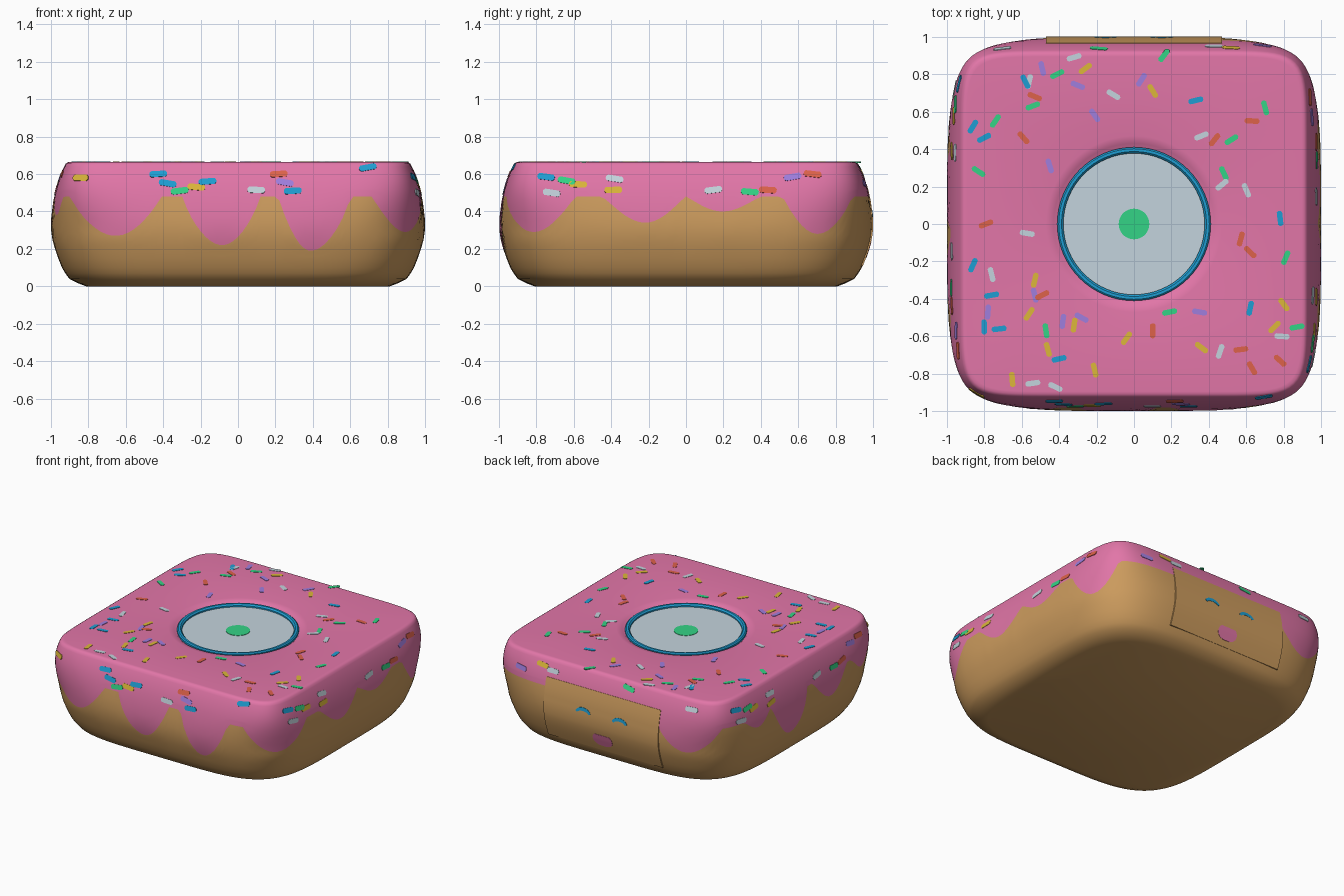
import bpy, bmesh, math, random
from mathutils import Vector

if "Cube" in bpy.data.objects:
    bpy.data.objects.remove(bpy.data.objects["Cube"])

random.seed(7)


def lin(c):
    c /= 255
    return c / 12.92 if c <= 0.04045 else ((c + 0.055) / 1.055) ** 2.4


def material(name, r, g, b):
    m = bpy.data.materials.new(name)
    m.diffuse_color = (lin(r), lin(g), lin(b), 1)
    m.use_nodes = True
    m.node_tree.nodes["Principled BSDF"].inputs["Base Color"].default_value = m.diffuse_color
    return m


DOUGH = material("dough_brown", 205, 156, 94)
PINK = material("icing_pink", 226, 118, 168)
BLUE = material("blue", 30, 158, 210)
GREY = material("pale_grey", 196, 212, 221)
GREEN = material("green", 52, 212, 134)
YELLOW = material("yellow", 220, 183, 58)
ORANGE = material("orange_red", 222, 98, 74)
PURPLE = material("purple", 160, 126, 222)


def finish(name, bm, mats, angle=40):
    bmesh.ops.recalc_face_normals(bm, faces=bm.faces[:])
    me = bpy.data.meshes.new(name)
    bm.to_mesh(me)
    bm.free()
    ob = bpy.data.objects.new(name, me)
    bpy.context.collection.objects.link(ob)
    for m in mats:
        me.materials.append(m)
    bpy.ops.object.select_all(action='DESELECT')
    ob.select_set(True)
    bpy.context.view_layer.objects.active = ob
    bpy.ops.object.shade_smooth_by_angle(angle=math.radians(angle))
    return ob


# Side profile (height, half width) and rounded-square plan
PROFILE = [(0, .81), (.015, .85), (.04, .9), (.07, .922), (.1, .94), (.15, .96),
           (.2, .977), (.25, .991), (.3, .998), (.36, .998), (.45, .987), (.52, .972),
           (.56, .96), (.6, .946), (.64, .928), (.655, .92), (.663, .908)]
TOP = .663


def half_width(z):
    for (z0, w0), (z1, w1) in zip(PROFILE, PROFILE[1:]):
        if z <= z1:
            return w0 + (w1 - w0) * (z - z0) / (z1 - z0)
    return PROFILE[-1][1]


def surf(a, z):
    c, s = math.cos(a), math.sin(a)
    n = 4.6 + 5.4 * max(0, (z - .3) / (TOP - .3)) ** 1.5   # squarer corners near the top
    r = half_width(z) / (abs(c) ** n + abs(s) ** n) ** (1 / n)
    return Vector((c * r, s * r, z))


# Icing drips: start x, y, end x, y, lowest height (counter-clockwise)
DRIPS = [(-.87, -.85, -.42, -1, .27), (-.3, -1, .12, -1, .22), (.22, -1, .6, -.98, .19),
         (.71, -.95, .98, -.6, .29), (1, -.46, 1, 0, .34), (1, 0, 1, .41, .40),
         (1, .53, .86, .87, .28), (-.44, 1, -.88, .85, .28), (-.97, .7, -1, .42, .40),
         (-1, .4, -1, -.02, .22), (-1, -.08, -1, -.5, .32), (-1, -.55, -.92, -.8, .38)]


def icing_edge(a):
    z = .48
    for x0, y0, x1, y1, low in DRIPS:
        a0 = math.atan2(y0, x0)
        span = (math.atan2(y1, x1) - a0) % math.tau
        t = ((a - a0) % math.tau) / span
        if t < 1:
            power = .8 if low < .32 else 1.1
            z = min(z, .48 - (.48 - low) * math.sin(math.pi * t) ** power)
    return z


# Body: lofted rings, one of which follows the icing edge
N = 256
bm = bmesh.new()
columns = []
for i in range(N):
    a = math.tau * i / N
    e = icing_edge(a)
    zs = [0, .015, .04, .07, .1, .15]
    zs += [.15 + (e - .15) * k / 5 for k in range(1, 6)]
    zs += [e + (.52 - e) * k / 4 for k in range(1, 5)]
    zs += [.56, .6, .64, .655, TOP]
    pts = [surf(a, z) for z in zs]
    pts.append(Vector((pts[-1].x * .985, pts[-1].y * .985, TOP + .001)))
    for r, z in ((.47, TOP + .001), (.43, TOP - .006), (.40, TOP - .03)):
        pts.append(Vector((r * math.cos(a), r * math.sin(a), z)))
    columns.append([bm.verts.new(p) for p in pts])
for i in range(N):
    p, q = columns[i], columns[(i + 1) % N]
    for j in range(len(p) - 1):
        f = bm.faces.new((p[j], q[j], q[j + 1], p[j + 1]))
        f.material_index = 1 if j >= 10 else 0
bm.faces.new([c[0] for c in reversed(columns)])
f = bm.faces.new([c[-1] for c in columns])
f.material_index = 1
finish("iced_body", bm, [DOUGH, PINK], 50)


# Round parts on the top
def lathe(name, profile, mat, n=64):
    bm = bmesh.new()
    rings = [[bm.verts.new((r * math.cos(math.tau * i / n), r * math.sin(math.tau * i / n), z))
              for i in range(n)] for r, z in profile]
    for p, q in zip(rings, rings[1:]):
        for i in range(n):
            k = (i + 1) % n
            bm.faces.new((p[i], p[k], q[k], q[i]))
    bm.faces.new(rings[0])
    bm.faces.new(rings[-1])
    finish(name, bm, [mat], 35)


lathe("rim_ring", [(.41, .62), (.41, .653), (.402, .660), (.387, .660), (.377, .650), (.377, .62)], BLUE)
lathe("centre_disc", [(.38, .625), (.38, .640)], GREY)
lathe("centre_dot", [(.082, .635), (.082, .643)], GREEN, 32)


# Plates on the back, following the side profile
def back_strip(name, pairs, mat, lift):
    bm = bmesh.new()
    rows = []
    for pair in pairs:
        row = [bm.verts.new((x, half_width(z) + lift, z)) for x, z in pair]
        row += [bm.verts.new((x, half_width(z) + lift - .009, z)) for x, z in reversed(pair)]
        rows.append(row)
    for p, q in zip(rows, rows[1:]):
        for i in range(4):
            k = (i + 1) % 4
            bm.faces.new((p[i], p[k], q[k], q[i]))
    bm.faces.new(rows[0])
    bm.faces.new(rows[-1])
    finish(name, bm, [mat], 30)


back_strip("face_plate", [((-.47, z), (.47, z)) for z in [.108 + .436 * k / 14 for k in range(15)]], DOUGH, .002)
for side, cx in (("left", -.152), ("right", .148)):
    arc = [math.pi * (.08 + .84 * k / 12) for k in range(13)]
    back_strip(side + "_eye", [((cx + .064 * math.cos(t), .364 + .045 * math.sin(t)),
                                (cx + .048 * math.cos(t), .362 + .023 * math.sin(t))) for t in arc],
               BLUE, .004)
mouth = []
for k in range(13):
    t = math.pi * (.22 + .75 * k / 12)
    w, z = .08 * math.sin(t) ** .7, .2 + .05 * math.cos(t)
    mouth.append(((-w, z), (w, z)))
back_strip("mouth", mouth, PINK, .004)

# Sprinkles: small eight-sided plates laid on the icing
COLOURS = [BLUE, GREY, GREEN, YELLOW, ORANGE, PURPLE]
bm = bmesh.new()


def sprinkle(colour, centre, along, normal, length=.08, width=.029):
    u = along.normalized()
    v = normal.cross(u).normalized()
    shape = [(-.5, -.2), (-.4, -.5), (.4, -.5), (.5, -.2), (.5, .2), (.4, .5), (-.4, .5), (-.5, .2)]
    lo, hi = [[bm.verts.new(centre + u * (a * length) + v * (b * width) + normal * h)
               for a, b in shape] for h in (-.004, .0025)]
    faces = [bm.faces.new(lo[::-1]), bm.faces.new(hi)]
    faces += [bm.faces.new((lo[i], lo[(i + 1) % 8], hi[(i + 1) % 8], hi[i])) for i in range(8)]
    for f in faces:
        f.material_index = colour


# Top sprinkles, one row of centres per colour
TOP_SPOTS = [
    [(-.86, .52), (-.8, .46), (-.58, .76), (.33, .66), (.78, .03), (-.86, -.22), (-.76, -.38),
     (-.8, -.55), (-.72, -.56), (.62, -.45), (-.4, -.72)],
    [(-.32, .89), (-.56, .76), (-.11, .69), (.36, .47), (.47, .21), (.6, .18), (-.57, -.05),
     (-.76, -.27), (.46, -.68), (.79, -.6), (-.54, -.85), (-.42, -.87)],
    [(.16, .9), (-.41, .8), (-.54, .63), (-.74, .55), (-.83, .28), (.52, .45), (.7, .62),
     (.48, .27), (.81, -.18), (-.47, -.57), (.19, -.47), (.87, -.55)],
    [(-.26, .83), (.1, .71), (-.53, -.3), (-.56, -.48), (-.46, -.67), (-.32, -.54), (-.04, -.61),
     (.36, -.66), (.8, -.43), (.75, -.55), (-.21, -.78), (-.65, -.83)],
    [(-.53, .68), (-.59, .46), (.43, .45), (.63, .55), (-.79, 0), (.57, -.08), (.62, -.15),
     (-.49, -.38), (.1, -.57), (.57, -.67), (.63, -.77), (.78, -.73)],
    [(-.49, .83), (-.3, .74), (.04, .77), (-.21, .58), (-.45, .31), (-.53, -.38), (-.38, -.52),
     (-.28, -.5), (.35, -.47), (-.78, -.47)]]
up = Vector((0, 0, 1))
for colour, spots in enumerate(TOP_SPOTS):
    for x, y in spots:
        t = random.uniform(0, math.pi)
        sprinkle(colour, Vector((x, y, TOP + .001)), Vector((math.cos(t), math.sin(t), 0)), up)


# Side sprinkles: position along the face, height, colour number
def side_sprinkle(a, z, colour):
    across = surf(a + .01, z) - surf(a - .01, z)
    rise = surf(a, z + .01) - surf(a, z - .01)
    normal = across.cross(rise).normalized()
    tilt = random.uniform(-.2, .2)
    sprinkle(colour, surf(a, z), across.normalized() + rise.normalized() * tilt, normal, .095, .034)


FRONT = [(-.45, .60, 0), (-.39, .55, 0), (-.17, .56, 0), (.3, .51, 0), (.75, .635, 0), (-.32, .51, 2),
         (-.23, .53, 3), (.1, .515, 1), (.23, .60, 4), (.26, .555, 5), (-.93, .58, 3)]
RIGHT = [(-.8, .585, 0), (-.67, .565, 2), (-.75, .5, 1), (-.6, .545, 3), (-.4, .575, 1),
         (-.4, .515, 3), (.15, .515, 1), (.35, .505, 2), (.45, .515, 4), (.6, .585, 5), (.72, .60, 4)]
for x, z, c in FRONT:
    side_sprinkle(math.atan2(-1, x), z, c)
for y, z, c in RIGHT:
    side_sprinkle(math.atan2(y, 1), z, c)
    side_sprinkle(math.atan2(-y, -1), z, c)
for x, z, c in ((.55, .61, 3), (.45, .59, 1), (-.75, .6, 1), (.72, .55, 5), (-.2, .62, 2)):
    side_sprinkle(math.atan2(1, x), z, c)
finish("sprinkles", bm, COLOURS, 30)
